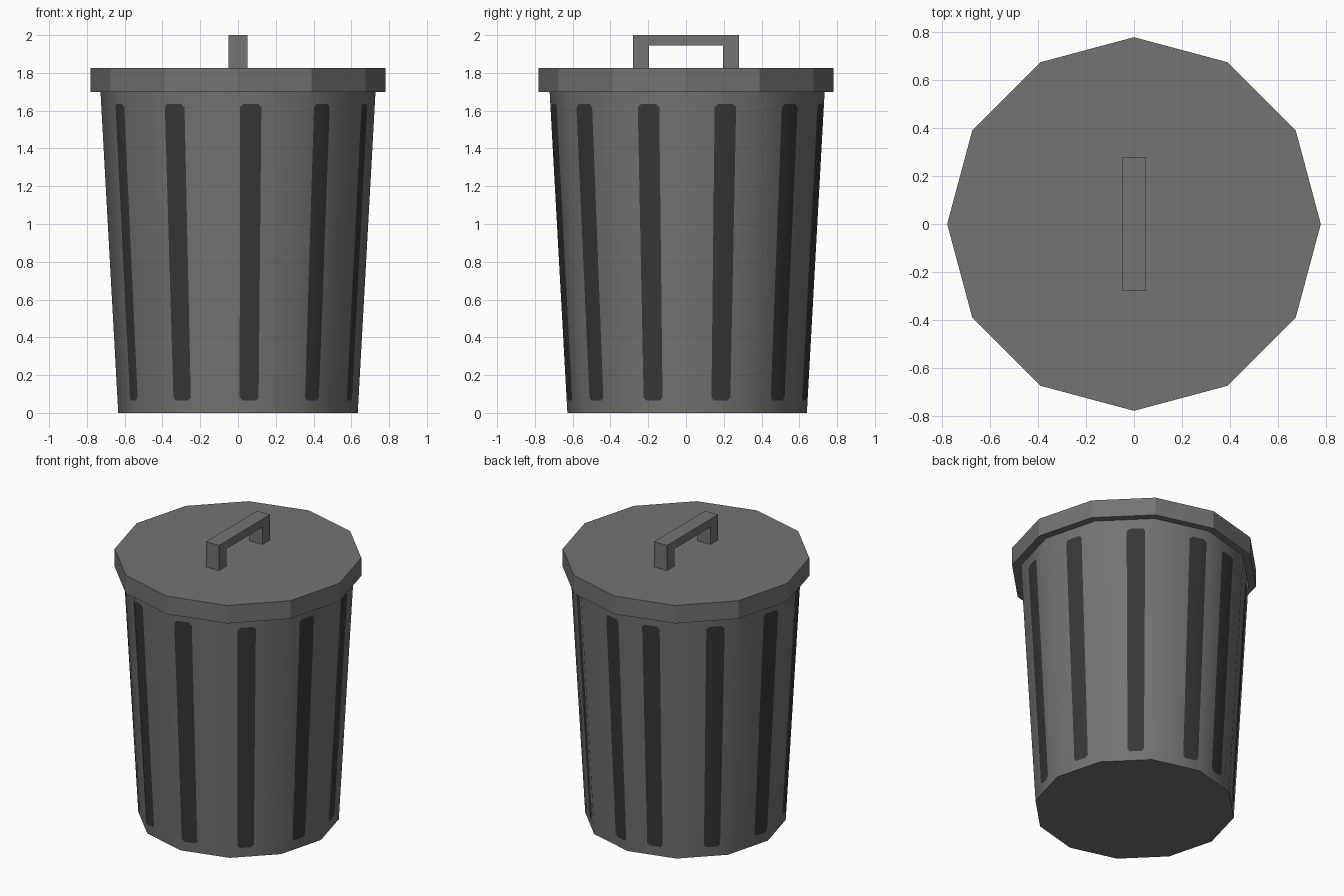
import bpy, bmesh, math
from mathutils import Vector

if "Cube" in bpy.data.objects:
    bpy.data.objects.remove(bpy.data.objects["Cube"])

def material(name, rgb):
    m = bpy.data.materials.new(name)
    m.diffuse_color = (*rgb, 1)
    m.use_nodes = True
    m.node_tree.nodes["Principled BSDF"].inputs["Base Color"].default_value = m.diffuse_color
    return m

GREY = material("grey metal", (0.168, 0.176, 0.165))
DARK = material("dark groove", (0.040, 0.040, 0.040))

def add_object(name, bm, mats):
    me = bpy.data.meshes.new(name)
    bm.normal_update()
    bm.to_mesh(me)
    bm.free()
    for m in mats:
        me.materials.append(m)
    ob = bpy.data.objects.new(name, me)
    bpy.context.collection.objects.link(ob)
    return ob

# Tapered 12-sided body; u counts sides round from the front, z is height
SIDES, TOP, Y_OFF = 12, 1.72, 0.006
R0, R1 = 0.634, 0.728
HALF, Z_LO, Z_HI = 0.157, 0.065, 1.635      # stripe half width (in sides) and ends
CU, CZ, STEPS = 0.075, 0.028, 4             # rounded stripe corners
CENTRES = [0.185 + 1.125 * k for k in range(-5, 6)]

def corner(k):
    a = math.radians(30 * k)
    return Vector((math.sin(a), -math.cos(a), 0))

def point(u, z):
    k = math.floor(u + 1e-9)
    r = R0 + (R1 - R0) * z / 1.70
    p = corner(k).lerp(corner(k + 1), u - k) * r
    return Vector((p.x, p.y + Y_OFF, z))

def in_stripe(u, z):
    for c in CENTRES:
        if abs(u - c) < HALF and Z_LO < z < Z_HI:
            du = max(0, abs(u - c) - (HALF - CU)) / CU
            dz = max(0, Z_LO + CZ - z, z - (Z_HI - CZ)) / CZ
            return du * du + dz * dz < 1
    return False

cols = {float(k) for k in range(-6, 6)}
for c in CENTRES:
    for i in range(STEPS + 1):
        d = HALF - CU * i / STEPS
        cols |= {round(c - d, 5), round(c + d, 5)}
cols = sorted(cols)
rows = [0, TOP]
for i in range(STEPS + 1):
    rows += [Z_LO + CZ * i / STEPS, Z_HI - CZ * i / STEPS]
rows.sort()

bm = bmesh.new()
grid = [[bm.verts.new(point(u, z)) for u in cols] for z in rows]
n = len(cols)
for j in range(len(rows) - 1):
    for i in range(n):
        i2 = (i + 1) % n
        f = bm.faces.new((grid[j][i], grid[j][i2], grid[j + 1][i2], grid[j + 1][i]))
        u2 = cols[i2] if i2 else 6.0
        f.material_index = int(in_stripe((cols[i] + u2) / 2, (rows[j] + rows[j + 1]) / 2))
        f.smooth = True
bm.faces.new(grid[0][::-1])
bm.faces.new(grid[-1])
body = add_object("body", bm, [GREY, DARK])

# Smooth round shading on the wall, flat on both ends
me = body.data
normals = [None] * len(me.loops)
for p in me.polygons:
    for li in p.loop_indices:
        v = me.vertices[me.loops[li].vertex_index].co
        wall = Vector((v.x, v.y - Y_OFF, 0)).normalized() - Vector((0, 0, 0.055))
        normals[li] = tuple(wall.normalized() if p.use_smooth else p.normal)
me.normals_split_custom_set(normals)

# Flat 12-sided lid
bm = bmesh.new()
low = [bm.verts.new(corner(k) * 0.78 + Vector((0, 0, 1.70))) for k in range(SIDES)]
high = [bm.verts.new(corner(k) * 0.78 + Vector((0, 0, 1.825))) for k in range(SIDES)]
for k in range(SIDES):
    k2 = (k + 1) % SIDES
    bm.faces.new((low[k], low[k2], high[k2], high[k]))
bm.faces.new(low[::-1])
bm.faces.new(high)
add_object("lid", bm, [GREY])

# Square arch handle, its side outline extruded across x
bm = bmesh.new()
outline = [(-0.28, 1.82), (-0.28, 2.0), (0.28, 2.0), (0.28, 1.82),
           (0.195, 1.82), (0.195, 1.945), (-0.195, 1.945), (-0.195, 1.82)]
face = bm.faces.new([bm.verts.new((-0.05, y, z)) for y, z in outline])
ext = bmesh.ops.extrude_face_region(bm, geom=[face])["geom"]
bmesh.ops.translate(bm, vec=(0.10, 0, 0),
                    verts=[g for g in ext if isinstance(g, bmesh.types.BMVert)])
bmesh.ops.recalc_face_normals(bm, faces=bm.faces)
add_object("handle", bm, [GREY])
